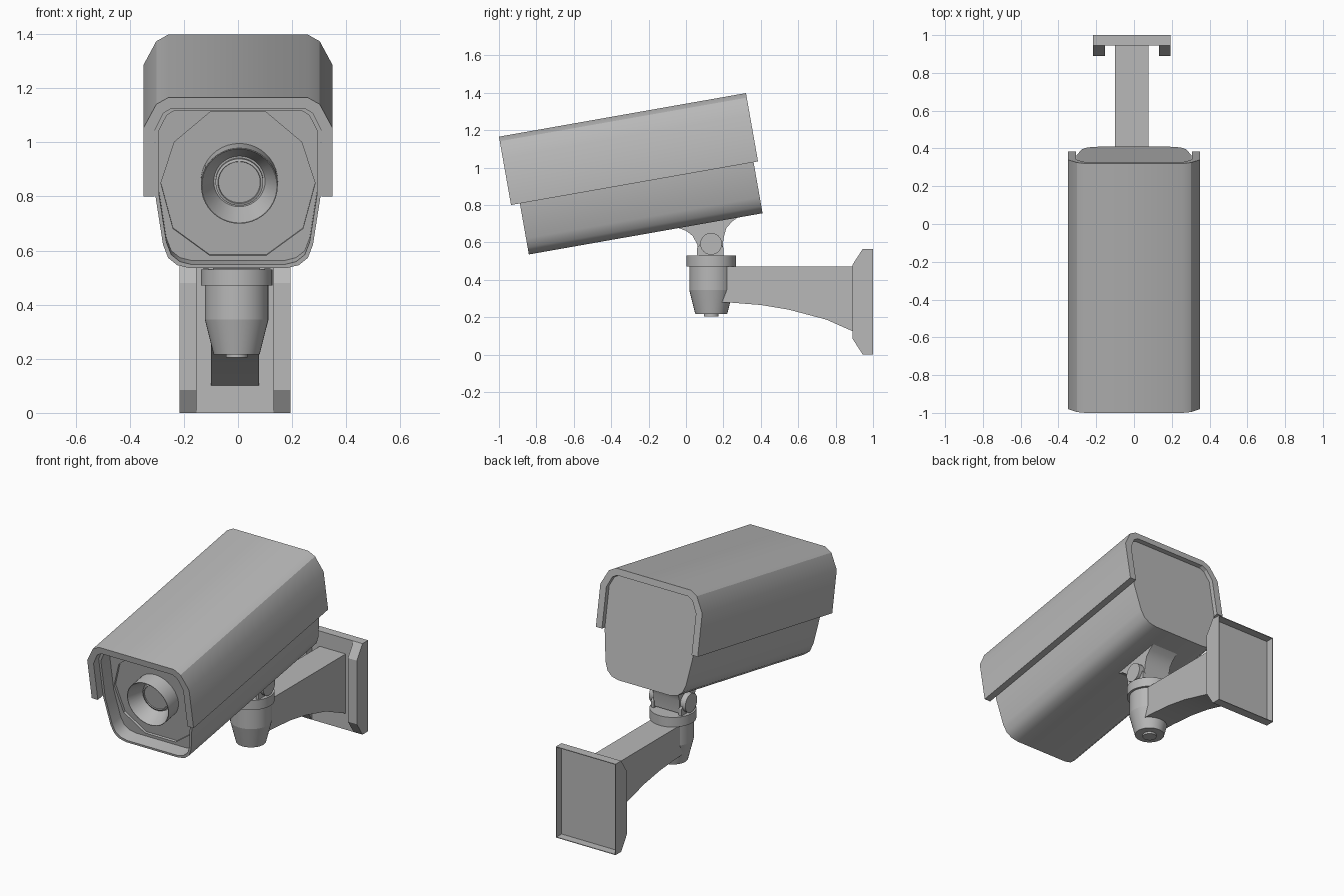
import bpy, bmesh, math
from mathutils import Matrix

if "Cube" in bpy.data.objects:
    bpy.data.objects.remove(bpy.data.objects["Cube"])

# Tilted frame of the camera head: y runs front to back, z = 0 is the hood top
HEAD = Matrix.Translation((0, -1.0, 1.165)) @ Matrix.Rotation(math.radians(10.0), 4, 'X')

# Dark grey paint shared by all parts
paint = bpy.data.materials.new("dark_grey_paint")
paint.diffuse_color = (0.48, 0.48, 0.48, 1)
paint.use_nodes = True
paint.node_tree.nodes["Principled BSDF"].inputs["Base Color"].default_value = paint.diffuse_color


def loft(name, rings, matrix=None, smooth=30):
    """Skin a list of equal-length point rings and cap both ends."""
    bm = bmesh.new()
    vs = [[bm.verts.new(p) for p in r] for r in rings]
    n = len(rings[0])
    for a, b in zip(vs, vs[1:]):
        for i in range(n):
            j = (i + 1) % n
            bm.faces.new((a[i], a[j], b[j], b[i]))
    bm.faces.new(vs[0])
    bm.faces.new(vs[-1])
    bmesh.ops.recalc_face_normals(bm, faces=bm.faces)
    if matrix:
        bm.transform(matrix)
    me = bpy.data.meshes.new(name)
    bm.to_mesh(me)
    bm.free()
    me.materials.append(paint)
    ob = bpy.data.objects.new(name, me)
    bpy.context.collection.objects.link(ob)
    bpy.ops.object.select_all(action='DESELECT')
    ob.select_set(True)
    bpy.context.view_layer.objects.active = ob
    if smooth:
        bpy.ops.object.shade_smooth_by_angle(angle=math.radians(smooth))
    return ob


def mirror(half):
    return half + [(-x, z) for x, z in reversed(half)]


def ring_y(profile, y, k=1.0, cz=0.0):
    """Place an (x, z) profile at y, scaled about (0, cz)."""
    return [(x * k, y, cz + (z - cz) * k) for x, z in profile]


def prism_x(name, profile, x0, x1, smooth=0):
    return loft(name, [[(x, y, z) for y, z in profile] for x in (x0, x1)], None, smooth)


def lathe(name, stations, matrix, n=40):
    """Revolve (radius, height) stations about the z axis of matrix."""
    rings = [[(r * math.cos(t), r * math.sin(t), h)
              for t in (2 * math.pi * i / n for i in range(n))] for r, h in stations]
    return loft(name, rings, matrix, 14)


# Sun hood: open-bottomed shell over the housing
outer = [(0.35, -0.371), (0.35, -0.115), (0.302, -0.025), (0.258, 0.0)]
inner = [(0.308, -0.371), (0.308, -0.125), (0.275, -0.058), (0.245, -0.04)]
hood = mirror(outer) + list(reversed(mirror(inner)))
loft("sun_hood", [ring_y(hood, 0.0), ring_y(hood, 1.341)], HEAD)

# Housing with a recessed front
body = mirror([(0.245, -0.043), (0.275, -0.061), (0.305, -0.12), (0.305, -0.379),
               (0.277, -0.561), (0.258, -0.61), (0.225, -0.637), (0.18, -0.648)])
mid = -0.345
housing = loft("housing", [ring_y(body, 1.317), ring_y(body, 0.048),
                           ring_y(body, 0.048, 0.955, mid),
                           ring_y(body, 0.133, 0.955, mid)], HEAD)

# Ten-sided pocket around the lens
pocket = mirror([(0.10, -0.075), (0.235, -0.19), (0.285, -0.345),
                 (0.24, -0.515), (0.105, -0.615)])
cutter = loft("pocket_cutter", [ring_y(pocket, 0.09), ring_y(pocket, 0.148)], HEAD, 0)
cutter.hide_render = True
mod = housing.modifiers.new("pocket", 'BOOLEAN')
mod.operation = 'DIFFERENCE'
mod.solver = 'EXACT'
mod.object = cutter
bpy.context.view_layer.objects.active = housing
bpy.ops.object.modifier_apply(modifier="pocket")
bpy.data.objects.remove(cutter)

# Lens tube with funnel mouth, and the lens (height runs to the back)
lens_axis = HEAD @ Matrix.Translation((0.005, 0, -0.34)) @ Matrix.Rotation(-math.pi / 2, 4, 'X')
lathe("lens_tube", [(0.142, 0.165), (0.142, 0.05), (0.139, 0.05), (0.095, 0.145)], lens_axis)
lathe("lens", [(0.088, 0.155), (0.088, 0.127), (0.079, 0.124), (0.077, 0.129)], lens_axis)

# Swivel: socket, collar and bottom screw
swivel = Matrix.Translation((-0.005, 0.135, 0))
lathe("swivel_socket", [(0.085, 0.216), (0.1175, 0.345), (0.1175, 0.475)], swivel)
lathe("swivel_collar", [(0.132, 0.47), (0.132, 0.53)], swivel)
lathe("bottom_screw", [(0.04, 0.204), (0.04, 0.22)], swivel)

# Tilt joint: flared saddle under the housing, fork cheeks and cross pin
saddle = [(-0.045, 0.7), (-0.045, 0.678), (0.0, 0.662), (0.035, 0.635), (0.06, 0.59), (0.065, 0.54),
          (0.195, 0.54), (0.2, 0.62), (0.215, 0.675), (0.245, 0.71), (0.28, 0.735), (0.28, 0.75)]
prism_x("tilt_saddle", saddle, -0.095, 0.085, 30)
cheek = [(0.06, 0.525), (0.2, 0.525), (0.2, 0.57), (0.17, 0.62), (0.095, 0.62), (0.06, 0.57)]
for side, x in (("left", -0.11), ("right", 0.08)):
    prism_x("fork_cheek_" + side, cheek, x, x + 0.02)
pin_axis = Matrix.Translation((-0.005, 0.134, 0.592)) @ Matrix.Rotation(math.pi / 2, 4, 'Y')
lathe("tilt_pin", [(0.058, -0.125), (0.058, 0.125)], pin_axis)

# Wall arm with curved underside
arm = [(0.17, 0.47), (0.947, 0.47), (0.947, 0.1), (0.89, 0.125), (0.75, 0.187),
       (0.55, 0.24), (0.4, 0.265), (0.235, 0.278), (0.17, 0.28)]
prism_x("wall_arm", arm, -0.1, 0.078, 30)

# Wall plate: thin tray hollow at the back, with chamfered flanges at both sides
plate = [(-0.205, 0.0), (0.205, 0.0), (0.205, 0.565), (-0.205, 0.565)]
rim = [(-0.201, 0.004), (0.201, 0.004), (0.201, 0.561), (-0.201, 0.561)]
loft("wall_plate", [ring_y(plate, 0.945), ring_y(plate, 1.0), ring_y(rim, 1.0), ring_y(rim, 0.95)],
     Matrix.Translation((-0.011, 0, 0)), 0)
flange = [(0.89, 0.085), (0.945, 0.0), (0.948, 0.0), (0.948, 0.565), (0.945, 0.565), (0.89, 0.48)]
for side, x in (("left", -0.216), ("right", 0.132)):
    prism_x("plate_flange_" + side, flange, x, x + 0.062)
